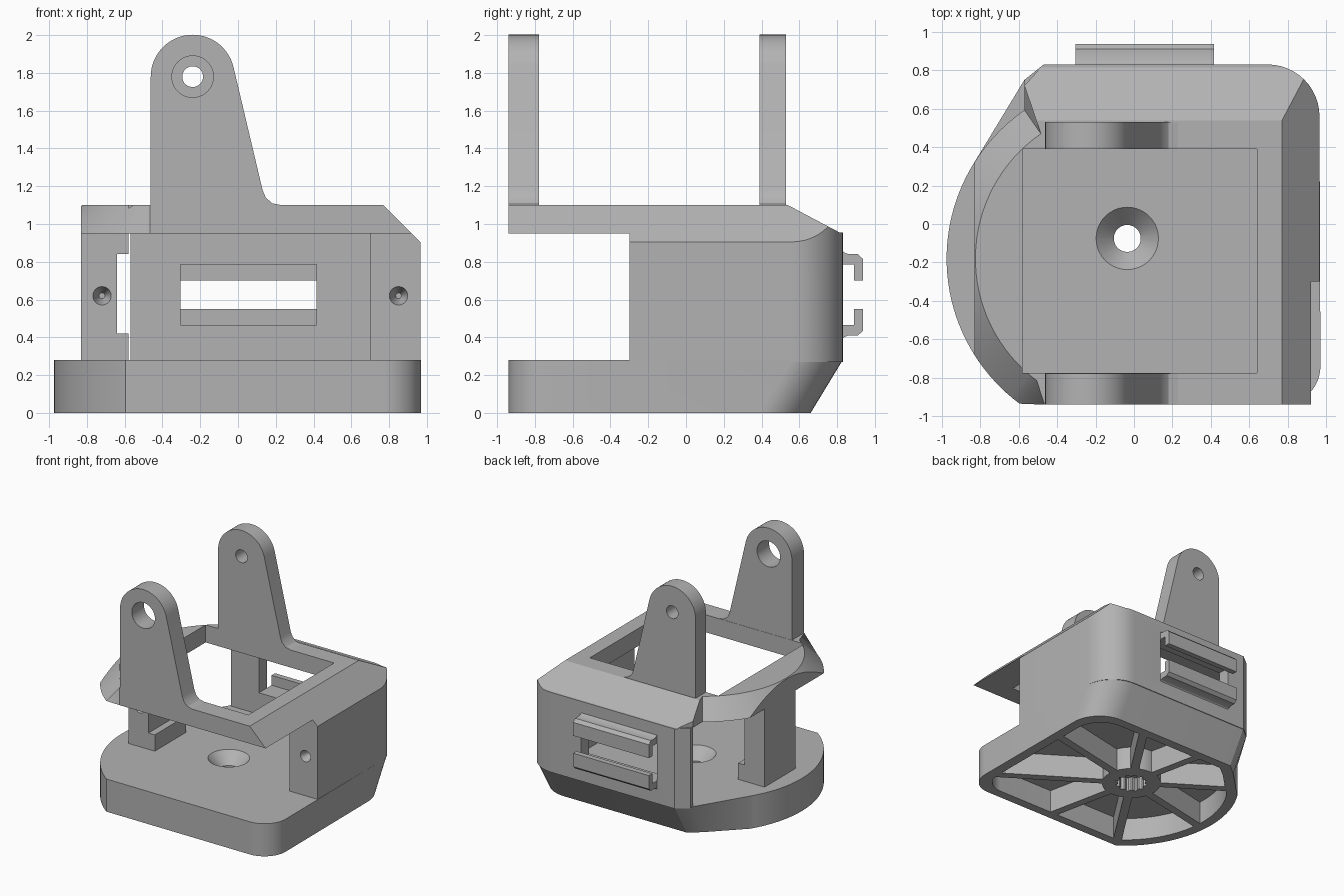
import bpy, bmesh
from math import sin, cos, radians, pi
from mathutils import Matrix, Vector

if "Cube" in bpy.data.objects:
    bpy.data.objects.remove(bpy.data.objects["Cube"])

grey = bpy.data.materials.new("plain grey")
grey.use_nodes = True
tone = (0.45, 0.45, 0.45, 1)
grey.diffuse_color = tone
grey.node_tree.nodes["Principled BSDF"].inputs["Base Color"].default_value = tone

AXES = {"x": lambda p, t: (t, p[0], p[1]),
        "y": lambda p, t: (p[0], t, p[1]),
        "z": lambda p, t: (p[0], p[1], t)}


def finish(name, bm):
    bmesh.ops.recalc_face_normals(bm, faces=bm.faces)
    mesh = bpy.data.meshes.new(name)
    bm.to_mesh(mesh)
    bm.free()
    mesh.materials.append(grey)
    obj = bpy.data.objects.new(name, mesh)
    bpy.context.collection.objects.link(obj)
    return obj


def loft(name, low, high):
    """Solid between two rings of equal length."""
    bm = bmesh.new()
    a = [bm.verts.new(p) for p in low]
    b = [bm.verts.new(p) for p in high]
    bm.faces.new(a[::-1])
    bm.faces.new(b)
    for i in range(len(a)):
        j = (i + 1) % len(a)
        bm.faces.new((a[i], a[j], b[j], b[i]))
    return finish(name, bm)


def prism(name, pts, axis, t0, t1):
    f = AXES[axis]
    return loft(name, [f(p, t0) for p in pts], [f(p, t1) for p in pts])


def box(name, x0, x1, y0, y1, z0, z1):
    return prism(name, [(x0, y0), (x1, y0), (x1, y1), (x0, y1)], "z", z0, z1)


def arc(cx, cy, r, a0, a1, n=12):
    angles = [radians(a0 + (a1 - a0) * i / n) for i in range(n + 1)]
    return [(cx + r * cos(a), cy + r * sin(a)) for a in angles]


def disc(cx, cy, r, n=40):
    return arc(cx, cy, r, 0, 360, n)[:-1]


def cone(name, axis, cx, cy, t0, t1, r0, r1):
    f = AXES[axis]
    return loft(name, [f(p, t0) for p in disc(cx, cy, r0)],
                [f(p, t1) for p in disc(cx, cy, r1)])


def cut(obj, cutter):
    """Subtract the cutter for good and discard it."""
    mod = obj.modifiers.new("cut", "BOOLEAN")
    mod.operation, mod.object, mod.solver = "DIFFERENCE", cutter, "EXACT"
    graph = bpy.context.evaluated_depsgraph_get()
    mesh = bpy.data.meshes.new_from_object(obj.evaluated_get(graph))
    obj.modifiers.clear()
    obj.data = mesh
    bpy.data.objects.remove(cutter)


def slice_off(obj, point, normal):
    """Remove everything on the normal's side of a plane and cap it."""
    bm = bmesh.new()
    bm.from_mesh(obj.data)
    bmesh.ops.bisect_plane(bm, geom=bm.verts[:] + bm.edges[:] + bm.faces[:],
                           plane_co=point, plane_no=normal, clear_outer=True)
    bmesh.ops.holes_fill(bm, edges=[e for e in bm.edges if e.is_boundary])
    bmesh.ops.recalc_face_normals(bm, faces=bm.faces)
    bm.to_mesh(obj.data)
    bm.free()


BACK = 0.83
HUB = (-0.035, -0.075)
ROUND = (-0.035, -0.18)
back_corner = arc(0.695, 0.56, 0.27, 0, 90)
left_corner = [(-0.47, BACK), (-0.57, 0.75)]

# Base plate, with its lower back edge drawn in
outline = (arc(0.77, -0.74, 0.2, -90, 0) + back_corner + left_corner
           + arc(*ROUND, 0.94, 147.8, 233.4, 32))
foot = [(x, y - 0.17 if y > 0.5 else y) for x, y in outline]
base = loft("base_plate", [(x, y, 0) for x, y in foot],
            [(x, y, 0.28) for x, y in outline])

# Underside pockets between the hub and eight ribs
shrunk = [(x * 0.91, -0.15 + (y + 0.15) * 0.9) for x, y in foot]
pockets = prism("pockets", shrunk, "z", -0.1, 0.2)
cut(pockets, prism("hub", disc(*HUB, 0.24), "z", -0.2, 0.3))
for k in range(4):
    rib = box("rib", -2, 2, -0.035, 0.035, -0.2, 0.3)
    rib.data.transform(Matrix.Translation(Vector((*HUB, 0)))
                       @ Matrix.Rotation(radians(12 + 45 * k), 4, "Z"))
    cut(pockets, rib)
cut(base, pockets)

# Splined bore below, countersunk screw hole above
spline = []
for i in range(48):
    r, a = (0.13, 0.11)[i // 2 % 2], i * pi / 24
    spline.append((HUB[0] + r * cos(a), HUB[1] + r * sin(a)))
cut(base, prism("bore", spline, "z", -0.1, 0.12))
cut(base, cone("shaft", "z", *HUB, 0.05, 0.4, 0.07, 0.07))
cut(base, cone("countersink", "z", *HUB, 0.185, 0.29, 0.07, 0.172))

# Right and back wall
wall = prism("side_and_back_wall", [(0.7, -0.3), (0.965, -0.3)] + back_corner
             + left_corner + [(-0.57, 0.72), (0.7, 0.72)], "z", 0.27, 0.955)
slice_off(wall, (0.92, 0, 0.95), (1, 0, 1))
cut(wall, box("window", -0.305, 0.415, 0.6, 1, 0.465, 0.785))
cut(wall, cone("screw_hole", "y", 0.85, 0.62, -0.31, -0.2, 0.052, 0.015))

# Left post with a notch on its inner side
post = prism("notched_post", [(-0.83, 0.27), (-0.58, 0.27), (-0.58, 0.42),
                              (-0.64, 0.42), (-0.64, 0.84), (-0.58, 0.84),
                              (-0.58, 0.96), (-0.83, 0.96)], "y", -0.3, 0.12)
cut(post, cone("screw_hole", "y", -0.72, 0.62, -0.31, -0.2, 0.052, 0.015))

# Top frame: conical left side, sloped right and back sides
right_edge = [(-0.465, -0.94), (0.965, -0.94)] + back_corner
corner = [(-0.47, BACK), (-0.57, 0.72)]
low = right_edge + corner + arc(*ROUND, 0.94, 124.7, 233.4, 32)
high = right_edge + corner + arc(*ROUND, 0.79, 124.7, 233.4, 32)
frame = loft("top_frame", [(x, y, 0.95) for x, y in low],
             [(x, y, 1.1) for x, y in high])
slice_off(frame, (-0.83, 0, 1), (-1, 0, 0))
slice_off(frame, (0.92, 0, 0.95), (1, 0, 1))
slice_off(frame, (0, 0.53, 1.105), (0, 0.53, 1))
cut(frame, box("opening", -0.58, 0.64, -0.775, 0.39, 0.8, 1.3))

# Front and back lugs
lug = ([(-0.462, 0.96)] + arc(-0.24, 1.78, 0.222, 180, 13, 28)
       + [(0.13, 1.18), (0.147, 1.14), (0.18, 1.11), (0.23, 1.1), (0.23, 0.96)])
for name, y0, y1, r in (("front_lug", -0.94, -0.777, 0.11),
                        ("back_lug", 0.39, 0.53, 0.055)):
    part = prism(name, lug, "y", y0, y1)
    cut(part, cone("pivot_hole", "y", -0.24, 1.78, y0 - 0.1, y1 + 0.1, r, r))

# Hooked clip rails above and below the window
hook = [(0.82, 0.87), (0.835, 0.85), (0.86, 0.84), (0.91, 0.84), (0.937, 0.815),
        (0.937, 0.7), (0.89, 0.7), (0.89, 0.785), (0.82, 0.785)]
prism("upper_clip", hook, "x", -0.305, 0.415)
prism("lower_clip", [(y, 1.25 - z) for y, z in hook], "x", -0.305, 0.415)

# Smooth curved faces, keep edges sharp
for obj in bpy.context.scene.objects:
    if obj.type == "MESH" and obj.data.materials and obj.data.materials[0] == grey:
        obj.select_set(True)
        bpy.context.view_layer.objects.active = obj
bpy.ops.object.shade_smooth_by_angle(angle=radians(25))
